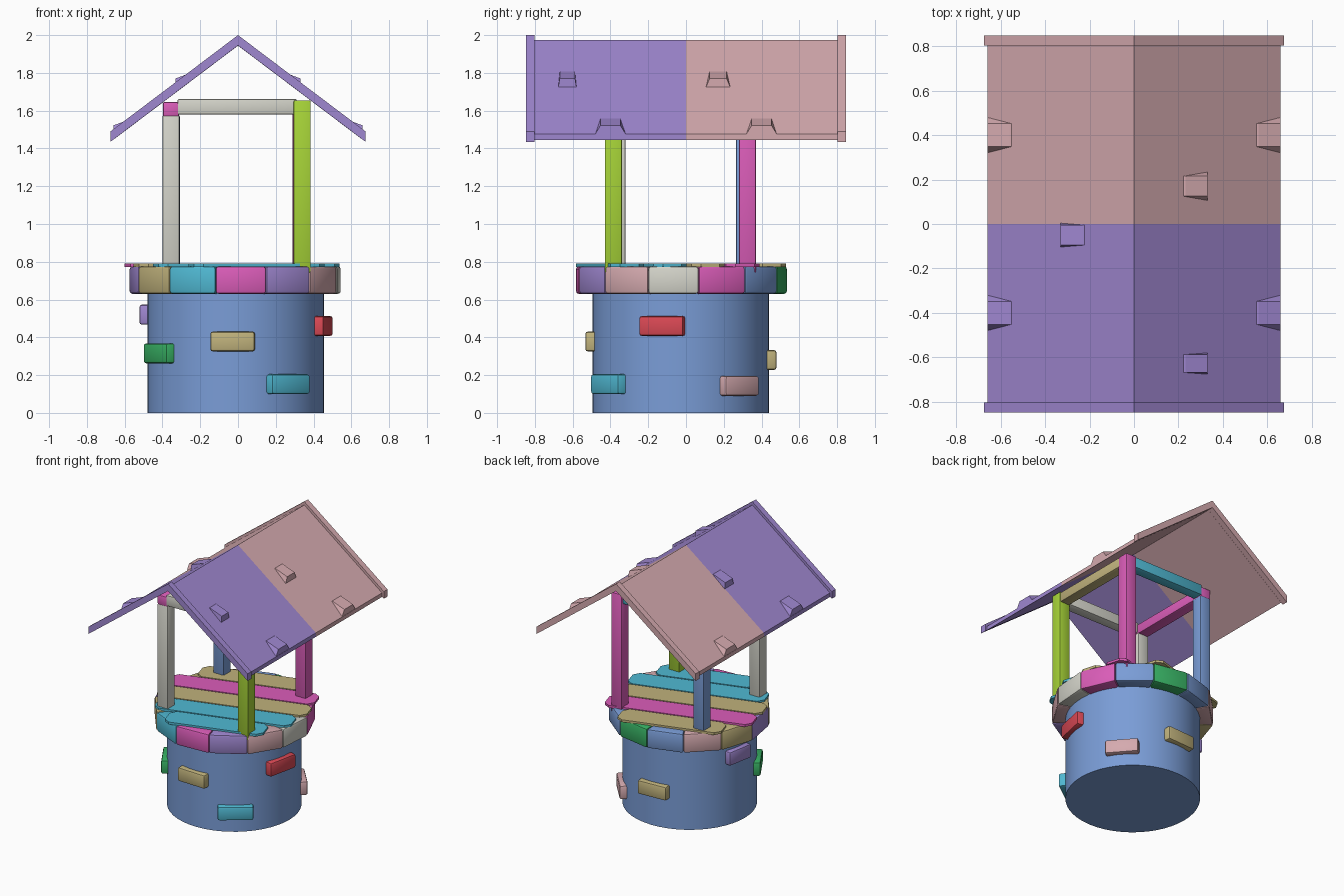
import bpy, bmesh, math
from mathutils import Matrix, Vector

if "Cube" in bpy.data.objects:
    bpy.data.objects.remove(bpy.data.objects["Cube"])

CX, CY = -0.012, -0.028          # axis of the round wall


def linear(c):
    c /= 255
    return c / 12.92 if c <= 0.04045 else ((c + 0.055) / 1.055) ** 2.4


def material(name, r, g, b):
    m = bpy.data.materials.new(name)
    m.use_nodes = True
    col = (linear(r), linear(g), linear(b), 1)
    m.diffuse_color = col
    m.node_tree.nodes["Principled BSDF"].inputs["Base Color"].default_value = col
    return m


MAT = {n: material(n, *c) for n, c in {
    "blue": (122, 157, 215), "purple": (159, 135, 208), "pink": (213, 170, 175),
    "grey": (212, 212, 202), "lime": (167, 212, 56), "magenta": (219, 93, 185),
    "cyan": (80, 185, 211), "tan": (192, 178, 124), "red": (217, 72, 84),
    "green": (56, 177, 100)}.items()}


def finish(name, bm, colour, bevel=0.0, smooth=False):
    bmesh.ops.recalc_face_normals(bm, faces=bm.faces)
    if bevel:
        bmesh.ops.bevel(bm, geom=list(bm.edges), offset=bevel, segments=2,
                        profile=0.5, affect='EDGES')
    me = bpy.data.meshes.new(name)
    bm.to_mesh(me)
    bm.free()
    me.materials.append(MAT[colour])
    ob = bpy.data.objects.new(name, me)
    bpy.context.collection.objects.link(ob)
    if smooth:
        bpy.ops.object.select_all(action='DESELECT')
        ob.select_set(True)
        bpy.context.view_layer.objects.active = ob
        bpy.ops.object.shade_smooth_by_angle(angle=math.radians(35))
    return ob


def prism(name, profile, offset, colour, bevel=0.0, smooth=False):
    """Extrude a closed outline of 3D points along an offset."""
    bm = bmesh.new()
    face = bm.faces.new([bm.verts.new(p) for p in profile])
    new = bmesh.ops.extrude_face_region(bm, geom=[face])["geom"]
    bmesh.ops.translate(bm, vec=offset,
                        verts=[v for v in new if isinstance(v, bmesh.types.BMVert)])
    return finish(name, bm, colour, bevel, smooth)


def box(name, lo, hi, colour, bevel=0.008):
    profile = [(lo[0], lo[1], lo[2]), (hi[0], lo[1], lo[2]),
               (hi[0], hi[1], lo[2]), (lo[0], hi[1], lo[2])]
    return prism(name, profile, (0, 0, hi[2] - lo[2]), colour, bevel, True)


def around(deg, r, z):
    """Point on the wall; 0 degrees is the front, growing towards +x."""
    a = math.radians(deg)
    return Vector((CX + r * math.sin(a), CY - r * math.cos(a), z))


# Round wall
bm = bmesh.new()
bmesh.ops.create_cone(bm, cap_ends=True, segments=48, radius1=0.468, radius2=0.468,
                      depth=0.7, matrix=Matrix.Translation((CX, CY, 0.35)))
finish("round_wall", bm, "blue", smooth=True)

# Rim stones
rim = ["magenta", "purple", "pink", "grey", "magenta", "blue", "green",
       "blue", "pink", "tan", "purple", "tan", "cyan"]
step = 360 / len(rim)
for i, colour in enumerate(rim):
    a, b = -11 + i * step, -11 + (i + 1) * step
    outline = [around(a, 0.40, 0.63), around(a, 0.565, 0.63),
               around(b, 0.565, 0.63), around(b, 0.40, 0.63)]
    prism(f"rim_stone_{i + 1}", outline, (0, 0, 0.146), colour, 0.014, True)

# Bricks standing out of the wall: angle, height, width, colour
bricks = [(-2, 0.378, 0.235, "tan"), (36, 0.152, 0.25, "cyan"),
          (78, 0.46, 0.24, "red"), (131, 0.143, 0.235, "pink"),
          (183, 0.28, 0.235, "tan"), (260, 0.52, 0.21, "purple"),
          (301, 0.315, 0.24, "green")]
for i, (deg, z, width, colour) in enumerate(bricks):
    bm = bmesh.new()
    bmesh.ops.create_cube(bm, size=1)
    bmesh.ops.scale(bm, vec=(width, 0.1, 0.106), verts=bm.verts)
    place = (Matrix.Translation(around(deg, 0.452, z))
             @ Matrix.Rotation(math.radians(deg), 4, 'Z'))
    bmesh.ops.transform(bm, matrix=place, verts=bm.verts)
    finish(f"wall_brick_{i + 1}", bm, colour, 0.014, True)

# Lid planks with clipped corners, running askew across the top
turn = Matrix.Translation((CX, CY, 0.772)) @ Matrix.Rotation(math.radians(16.5), 4, 'Z')
planks = [(0.72, "cyan"), (1.0, "cyan"), (1.1, "tan"), (1.08, "magenta"), (0.76, "tan")]
for i, (length, colour) in enumerate(planks):
    h, w, c, t = length / 2, 0.092, 0.04, (i - 2) * 0.195
    outline = [(-h + c, t - w), (h - c, t - w), (h, t - w + c), (h, t + w - c),
               (h - c, t + w), (-h + c, t + w), (-h, t + w - c), (-h, t - w + c)]
    prism(f"lid_plank_{i + 1}", [turn @ Vector((x, y, 0)) for x, y in outline],
          (0, 0, 0.018), colour)

# Posts: centre x, centre y, top, colour
posts = {"front_left_post": (0.34, -0.385, 1.655, "lime"),
         "front_right_post": (-0.355, -0.365, 1.575, "grey"),
         "back_left_post": (0.333, 0.325, 1.655, "magenta"),
         "back_right_post": (-0.352, 0.31, 1.575, "blue")}
for name, (x, y, top, colour) in posts.items():
    box(name, (x - 0.045, y - 0.045, 0.74), (x + 0.045, y + 0.045, top), colour)

# Beams joining the post tops
box("front_beam", (-0.32, -0.415, 1.58), (0.31, -0.335, 1.662), "grey")
box("back_beam", (-0.32, 0.275, 1.58), (0.31, 0.355, 1.662), "cyan")
box("left_beam", (0.30, -0.35, 1.575), (0.38, 0.29, 1.65), "tan")
box("right_beam", (-0.398, -0.41, 1.57), (-0.312, 0.355, 1.645), "magenta")

# Roof panels and raised end trims
SLOPE = 0.755


def gable(name, y0, y1, half, apex, thick, colour):
    eave = apex - half * SLOPE
    outline = [(-half, y0, eave), (0, y0, apex), (half, y0, eave),
               (half, y0, eave - thick), (0, y0, apex - thick), (-half, y0, eave - thick)]
    prism(name, outline, (0, y1 - y0, 0), colour)


for side, colour, s in (("front", "purple", -1), ("back", "pink", 1)):
    gable(side + "_roof_panel", 0, s * 0.805, 0.66, 1.975, 0.031, colour)
    gable(side + "_roof_trim", s * 0.803, s * 0.848, 0.675, 2.0, 0.055, colour)


# Lifted shingles: flush at the upper edge, raised at the lower edge
def shingle(name, side, x_top, y, wide, narrow, colour):
    def roof(x):
        return 1.974 - x * SLOPE
    x_low = x_top + 0.108
    lift = 0.046
    pts = [(x_top, -narrow, 0), (x_top, narrow, 0), (x_low, -wide, 0), (x_low, wide, 0),
           (x_low, -narrow, lift), (x_low, narrow, lift),
           (x_top + 0.01, -narrow, 0.008), (x_top + 0.01, narrow, 0.008)]
    bm = bmesh.new()
    for x, dy, dz in pts:
        bm.verts.new((side * x, y + dy, roof(x) + dz))
    bmesh.ops.convex_hull(bm, input=bm.verts)
    finish(name, bm, colour)


for side, word in ((1, "left"), (-1, "right")):
    shingle(f"{word}_front_eave_shingle", side, 0.551, -0.40, 0.08, 0.052, "purple")
    shingle(f"{word}_back_eave_shingle", side, 0.551, 0.40, 0.08, 0.052, "pink")
shingle("left_front_shingle", 1, 0.222, -0.628, 0.048, 0.04, "purple")
shingle("left_back_shingle", 1, 0.222, 0.17, 0.064, 0.045, "pink")
shingle("right_front_shingle", -1, 0.222, -0.05, 0.054, 0.045, "purple")
